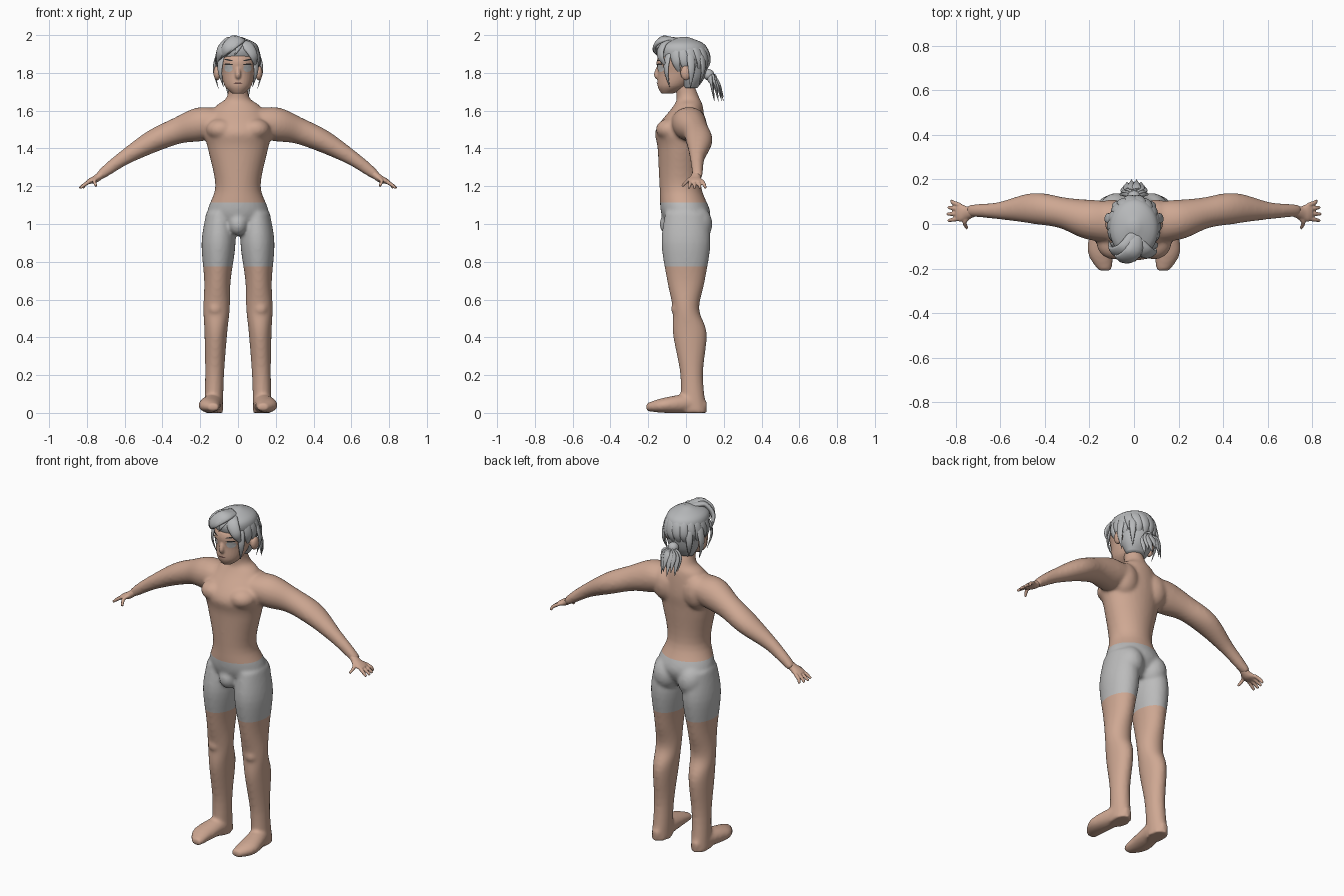
import bpy, bmesh, random
from math import sin, cos, pi, tau, radians
from mathutils import Vector, Matrix

random.seed(4)
cube = bpy.data.objects.get("Cube")
if cube:
    bpy.data.objects.remove(cube)

X, Y, Z = Matrix.Identity(3)
SKULL = Vector((0, -.01, 1.87))
SIDES = {"left": 1, "right": -1}


def material(name, *rgb):
    mat = bpy.data.materials.new(name)
    mat.use_nodes = True
    mat.diffuse_color = (*rgb, 1)
    mat.node_tree.nodes["Principled BSDF"].inputs["Base Color"].default_value = (*rgb, 1)
    return mat


skin = material("skin", .62, .39, .29)
cloth = material("grey cloth", .5, .5, .5)
hair_grey = material("grey hair", .47, .48, .49)
eye_grey = material("eye grey", .5, .5, .5)
dark = material("dark lash", .03, .03, .03)
lip = material("mouth brown", .14, .07, .06)


def spline(points, steps):
    """Smooth curve through points that carry both position and radii."""
    knots = [Vector(p) for p in points]
    knots = [knots[0], *knots, knots[-1]]
    curve = []
    for a, b, c, d in zip(knots, knots[1:], knots[2:], knots[3:]):
        for i in range(steps):
            t = i / steps
            into, out = (c - a) / 2, (d - b) / 2
            curve.append(b + into * t + ((c - b) * 3 - into * 2 - out) * t * t
                         + ((b - c) * 2 + into + out) * t ** 3)
    return curve + [knots[-1]]


def tube(bm, points, ref=None, axis=None, sides=20):
    """Loft of oval rings: each point is x, y, z, radius along ref, radius across."""
    path = spline(points, 5)
    rings = []
    for i, point in enumerate(path):
        centre = point.to_3d() if len(point) == 3 else Vector(point[:3])
        before, after = path[max(i - 1, 0)], path[min(i + 1, len(path) - 1)]
        along = axis or Vector((after - before)[:3]).normalized()
        wide = ref or along.cross(centre - SKULL)
        wide = (wide - along * wide.dot(along)).normalized()
        deep = along.cross(wide)
        rings.append([bm.verts.new(centre + wide * cos(tau * k / sides) * max(point[3], .001)
                                   + deep * sin(tau * k / sides) * max(point[4], .001))
                      for k in range(sides)])
    for low, high in zip(rings, rings[1:]):
        for k in range(sides):
            bm.faces.new((low[k], low[k - 1], high[k - 1], high[k]))
    bm.faces.new(rings[0])
    bm.faces.new(rings[-1])


def column(bm, rows, place=lambda z: 0):
    """Upright loft: each row is height, depth position, half width, half depth."""
    tube(bm, [(place(z), y, z, wide, deep) for z, y, wide, deep in rows], X, Z, sides=32)


def ball(bm, centre, radii):
    bmesh.ops.create_icosphere(bm, subdivisions=3, radius=1,
                               matrix=Matrix.Translation(centre) @ Matrix.Diagonal((*radii, 1)))


def finish(bm, name, mat):
    bmesh.ops.recalc_face_normals(bm, faces=bm.faces)
    mesh = bpy.data.meshes.new(name)
    bm.to_mesh(mesh)
    bm.free()
    mesh.shade_smooth()
    mesh.materials.append(mat)
    part = bpy.data.objects.new(name, mesh)
    bpy.context.collection.objects.link(part)
    return part


def fuse(part, voxel, rounds):
    """Merge overlapping lofts into one smooth skin."""
    merge = part.modifiers.new("merge", "REMESH")
    merge.mode, merge.voxel_size = "VOXEL", voxel
    soften = part.modifiers.new("soften", "SMOOTH")
    soften.factor, soften.iterations = .5, rounds
    graph = bpy.context.evaluated_depsgraph_get()
    mesh = bpy.data.meshes.new_from_object(part.evaluated_get(graph))
    part.modifiers.clear()
    part.data = mesh
    mesh.materials.clear()
    mesh.materials.append(skin)
    mesh.shade_smooth()
    return part


def droop(x):
    """Height of the arm's centre line at a distance from the middle."""
    return 1.55 - .55 * x * min(x, .75)


def limb(bm, s, rows, sides=20):
    """Arm part: each row is reach, depth position, half depth, half height."""
    tube(bm, [(s * x, y, droop(x), deep, tall) for x, y, deep, tall in rows], Y, sides=sides)


# Body: torso, then arm, leg, foot and muscle masses on each side
bm = bmesh.new()
column(bm, [(.94, 0, .05, .07), (1.05, 0, .16, .13), (1.2, -.03, .12, .11), (1.4, -.03, .16, .12),
            (1.5, -.03, .18, .13), (1.62, .01, .12, .08), (1.67, .01, .06, .06), (1.77, -.02, .05, .05)])
ball(bm, (0, -.09, 1), (.05, .05, .06))
for s in SIDES.values():
    limb(bm, s, [(.1, .01, .09, .07), (.2, .02, .09, .09), (.32, .05, .07, .07), (.45, .07, .07, .06),
                 (.6, .06, .04, .04), (.7, .06, .03, .03), (.74, .06, .03, .02)])
    column(bm, [(1.06, 0, .07, .11), (.9, 0, .09, .13), (.7, 0, .07, .1), (.55, 0, .07, .07),
                (.42, .02, .06, .09), (.2, .03, .05, .06), (0, .04, .05, .07)],
           lambda z: s * (.13 - z * .03))
    tube(bm, [(s * .13, .11, .04, .02, .02), (s * .13, .03, .05, .05, .05),
              (s * .15, -.12, .04, .06, .04), (s * .13, -.21, .03, .03, .02)], X, -Y)
    ball(bm, (s * .08, .05, 1), (.08, .09, .1))
    ball(bm, (s * .09, -.08, 1.5), (.08, .08, .06))
    ball(bm, (s * .1, .04, 1.52), (.08, .07, .1))
    ball(bm, (s * .12, -.04, .55), (.04, .04, .04))
body = fuse(finish(bm, "body", skin), .009, 9)

# Shorts: flat soles, clean cuts at hem and waist, then colour the band between
body.data.materials.append(cloth)
hem, waist = .775, 1.115
bm = bmesh.new()
bm.from_mesh(body.data)
for v in bm.verts:
    v.co.z = max(v.co.z, 0)
for height in (hem, waist):
    bmesh.ops.bisect_plane(bm, geom=bm.verts[:] + bm.edges[:] + bm.faces[:],
                           plane_co=Z * height, plane_no=Z)
for f in bm.faces:
    f.material_index = int(hem < f.calc_center_median().z < waist)
bm.to_mesh(body.data)
bm.free()

# Hands with four fingers and a thumb
for side, s in SIDES.items():
    bm = bmesh.new()
    limb(bm, s, [(.7, .06, .02, .02), (.75, .05, .03, .02), (.78, .05, .04, .015), (.8, .05, .03, .01)])
    for i in range(4):
        y, spread, reach = .025 + .02 * i, .01 * (i - 1), .84 - .005 * (i - 1) ** 2
        tube(bm, [(s * .78, y, droop(.78), .01, .01), (s * .81, y + spread / 2, 1.21, .01, .01),
                  (s * reach, y + spread, 1.19, .007, .007)], Y, sides=10)
    tube(bm, [(s * .73, .04, 1.25, .01, .01), (s * .76, .01, 1.23, .01, .01),
              (s * .75, -.02, 1.2, .007, .007)], X, sides=10)
    fuse(finish(bm, side + "_hand", skin), .004, 3)

# Head with nose and ears
bm = bmesh.new()
column(bm, [(1.69, -.1, .03, .03), (1.73, -.07, .07, .08), (1.8, -.04, .09, .11),
            (1.88, -.03, .1, .12), (1.97, -.02, .04, .05)])
tube(bm, [(0, -.14, 1.84, .01, .01), (0, -.155, 1.79, .015, .015), (0, -.14, 1.77, .01, .01)], X)
for s in SIDES.values():
    ball(bm, (s * .11, 0, 1.8), (.02, .03, .04))
head = fuse(finish(bm, "head", skin), .005, 3)
bpy.context.view_layer.update()


def decal(name, mat, x, z, wide, tall, tilt=0, lift=.004):
    """Thin oval plate laid on the face."""
    bm = bmesh.new()

    def drop(dx, dz):
        spot = head.ray_cast(Vector((x + dx, -1, z + dz + dx * tilt)), Y)[1]
        return bm.verts.new(spot - Y * lift)

    middle = drop(0, 0)
    rim = [drop(wide * cos(tau * k / 20), tall * sin(tau * k / 20)) for k in range(20)]
    for k in range(20):
        bm.faces.new((middle, rim[k - 1], rim[k]))
    finish(bm, name, mat)


# Painted face
for side, s in SIDES.items():
    decal(side + "_eye", eye_grey, s * .05, 1.825, .022, .02)
    decal(side + "_lash", dark, s * .05, 1.845, .025, .004, s * .05, .005)
    decal(side + "_brow", dark, s * .05, 1.868, .025, .004, s * .2)
decal("mouth", lip, 0, 1.745, .024, .004)


def lock(bm, width, points):
    """Flat tapered strand facing away from the skull."""
    taper = (.6, 1, .75, .05)
    tube(bm, [(*p, width * k, width * k * .4) for p, k in zip(points, taper)], sides=10)


def strand(bm, width, start, end, lift=0, flare=.05):
    """Lock over the skull between two (turn, rise) angles in degrees; it bows by lift and flares at the tip."""
    points = []
    for t in (0, .33, .67, 1):
        turn, rise = (radians(a + (b - a) * t) for a, b in zip(start, end))
        out = Vector((.11 * cos(turn) * cos(rise), .13 * sin(turn) * cos(rise), .11 * sin(rise)))
        points.append(SKULL + out * (1 + lift * sin(pi * t) + flare * t * t))
    lock(bm, width, points)


# Hair cap that meets the forehead, strands round the back and loose side locks
bm = bmesh.new()
column(bm, [(1.72, .02, .06, .04), (1.78, .02, .09, .08), (1.88, -.01, .11, .13),
            (1.95, -.02, .1, .12), (1.99, -.01, .02, .02)])
for turn in range(-20, 201, 20):
    strand(bm, .03, (turn - 12, 70), (turn + 8, random.uniform(-50, -38)))
for s in SIDES.values():
    for turn, flare, width in ((-40, .6, .02), (15, .7, .022), (45, .5, .02)):
        around = turn if s > 0 else 180 - turn
        strand(bm, width, (around, 30), (around, -55), 0, flare)
finish(bm, "hair", hair_grey)

# Swept fringe, parted on the left
bm = bmesh.new()
for width, start, end, lift in ((.042, (-70, 70), (-140, 0), .35), (.03, (-70, 65), (-125, 5), .35),
                                (.042, (-90, 75), (-155, -10), .25), (.018, (-75, 60), (-98, 10), .2),
                                (.034, (-75, 65), (-40, -20), .2), (.022, (-75, 60), (-55, 0), .2)):
    strand(bm, width, start, end, lift, .15)
finish(bm, "fringe", hair_grey)

# Tied ponytail fanning into spikes
bm = bmesh.new()
ball(bm, (0, .12, 1.79), (.03, .03, .03))
for k in range(8):
    side, back = cos(pi * k / 7), sin(pi * k / 7)
    tip = Vector((side * .05, .15 + back * .05, 1.65 + .02 * (k % 2)))
    root = Vector((0, .12, 1.785))
    bulge = Vector((side * .02, back * .01, .02))
    lock(bm, .022, [root, root.lerp(tip, .3) + bulge, root.lerp(tip, .6) + bulge, tip])
finish(bm, "ponytail", hair_grey)
